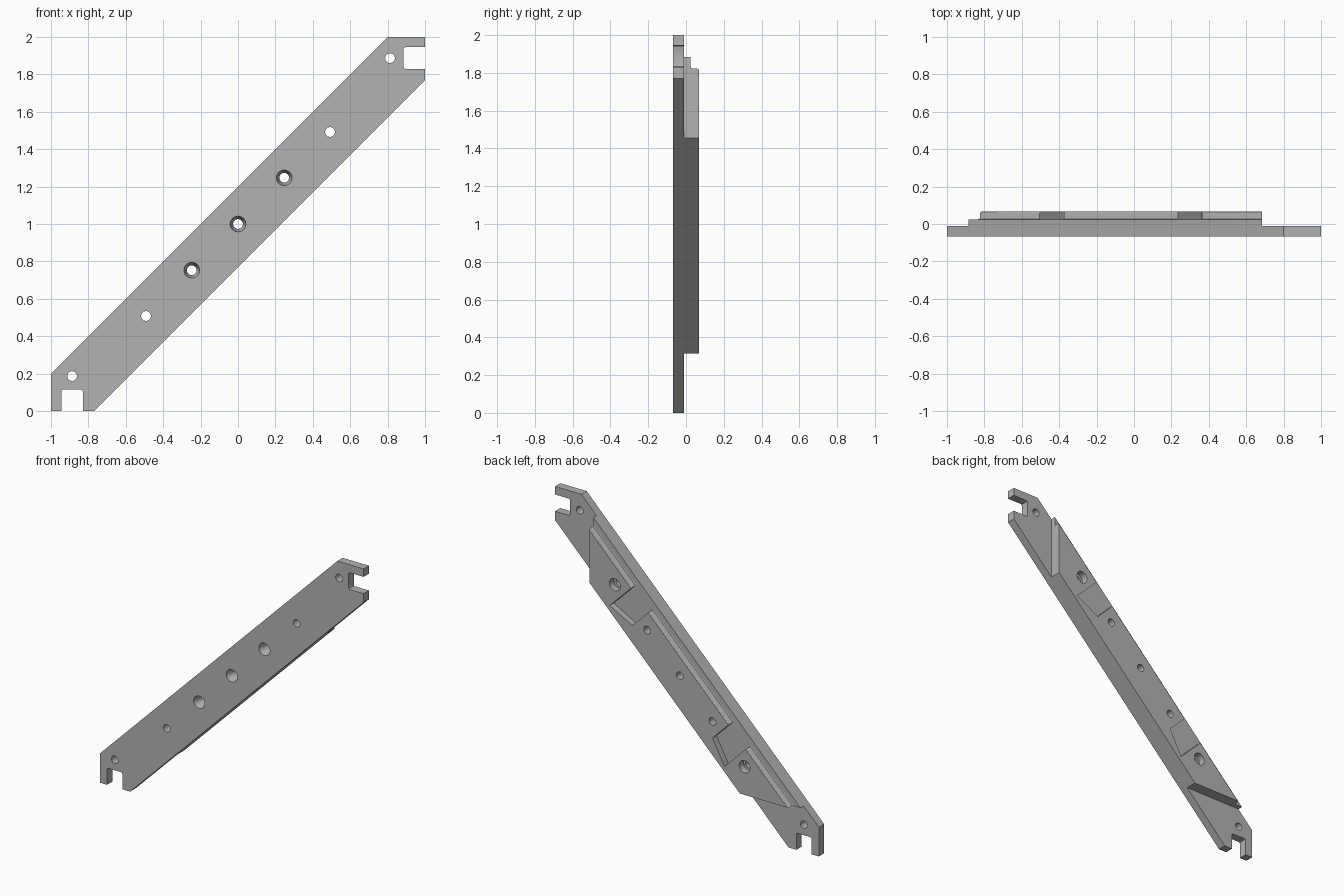
import bpy, bmesh, math

BACK, LEDGE, PLATE, FRONT = 0.0675, 0.025, -0.01, -0.0675
R2 = math.sqrt(0.5)

if "Cube" in bpy.data.objects:
    bpy.data.objects.remove(bpy.data.objects["Cube"])

grey = bpy.data.materials.new("machined grey")
grey.use_nodes = True
colour = (0.45, 0.45, 0.45, 1)
grey.diffuse_color = colour
grey.node_tree.nodes["Principled BSDF"].inputs["Base Color"].default_value = colour


def loft(name, rings):
    """Solid through matching rings of 3D points, capped at both ends."""
    bm = bmesh.new()
    loops = [[bm.verts.new(p) for p in ring] for ring in rings]
    count = len(loops[0])
    for a, b in zip(loops, loops[1:]):
        for i in range(count):
            j = (i + 1) % count
            bm.faces.new((a[i], a[j], b[j], b[i]))
    bm.faces.new(loops[0])
    bm.faces.new(loops[-1])
    bmesh.ops.recalc_face_normals(bm, faces=bm.faces)
    mesh = bpy.data.meshes.new(name)
    bm.to_mesh(mesh)
    bm.free()
    obj = bpy.data.objects.new(name, mesh)
    bpy.context.collection.objects.link(obj)
    mesh.materials.append(grey)
    return obj


def prism(name, points, y0, y1):
    return loft(name, [[(x, y, z) for x, z in points] for y in (y0, y1)])


def mirrored(points):
    """Reflect across the middle of the diagonal bar."""
    return [(1 - z, 1 - x) for x, z in points]


def along(s, t):
    """Bar coordinates (length, width) to x, z."""
    return (s - t) * R2, 1 + (s + t) * R2


def hole(name, x, z, steps):
    """Round cutter given as (y, radius) steps."""
    angles = [math.tau * i / 32 for i in range(32)]
    return loft(name, [[(x + r * math.cos(a), y, z + r * math.sin(a)) for a in angles]
                       for y, r in steps])


# Diagonal bar blank
half = [(-1, 0), (-1, 0.2), (0.8, 2), (1, 2), (1, 1.77), (-0.77, 0)]
bar = prism("diagonal_bar", half, FRONT, BACK)
cutters = []

# Matching cuts at both ends: thin end tab, open slot, pocket in the ridge
tab = [(0.685, 1), (2, 1), (2, 3), (0.685, 3)]
slot = [(1.2, 1.83), (0.895, 1.83), (0.888, 1.833), (0.885, 1.84),
        (0.885, 1.935), (0.888, 1.942), (0.895, 1.945), (1.2, 1.945)]
pocket = [along(*p) for p in ((0.615, -0.135), (0.43, -0.079), (0.43, 0.3), (0.615, 0.3))]
for name, shape, depth in (("tab", tab, PLATE), ("slot", slot, -0.3), ("pocket", pocket, LEDGE)):
    for points in (shape, mirrored(shape)):
        cutters.append(prism(name + "_cutter", points, depth, 0.3))

# Rounded ledge along the upper edge
profile = [(0.3, LEDGE), (0.106, LEDGE), (0.1, 0.028), (0.098, 0.034), (0.098, 0.058),
           (0.095, 0.065), (0.088, 0.07), (0.088, 0.3), (0.3, 0.3)]
ends = []
for s in (-2, 2):
    ring = []
    for t, y in profile:
        x, z = along(s, t)
        ring.append((x, y, z))
    ends.append(ring)
cutters.append(loft("ledge_cutter", ends))

# Bolt holes: plain at the ends, countersunk in front, counterbored behind
plain = [(-0.3, 0.026), (0.3, 0.026)]
sunk = [(-0.08, 0.042), (FRONT, 0.042), (-0.04, 0.036), (-0.015, 0.026), (0.3, 0.026)]
bored = [(-0.3, 0.026), (0.02, 0.026), (0.02, 0.042), (0.3, 0.042)]
for x, z, steps in ((0, 1, sunk), (0.247, 1.247, sunk), (0.492, 1.492, bored), (0.813, 1.887, plain)):
    spots = [(x, z)] if x == 0 else [(x, z)] + mirrored([(x, z)])
    for px, pz in spots:
        cutters.append(hole("hole_cutter", px, pz, steps))

# Carve the bar, then drop the cutters
for cutter in cutters:
    mod = bar.modifiers.new("cut", "BOOLEAN")
    mod.operation = "DIFFERENCE"
    mod.solver = "EXACT"
    mod.object = cutter
graph = bpy.context.evaluated_depsgraph_get()
carved = bpy.data.meshes.new_from_object(bar.evaluated_get(graph))
bar.modifiers.clear()
bar.data = carved
for cutter in cutters:
    bpy.data.objects.remove(cutter)

bpy.ops.object.select_all(action="DESELECT")
bpy.context.view_layer.objects.active = bar
bar.select_set(True)
bpy.ops.object.shade_smooth_by_angle(angle=math.radians(25))
